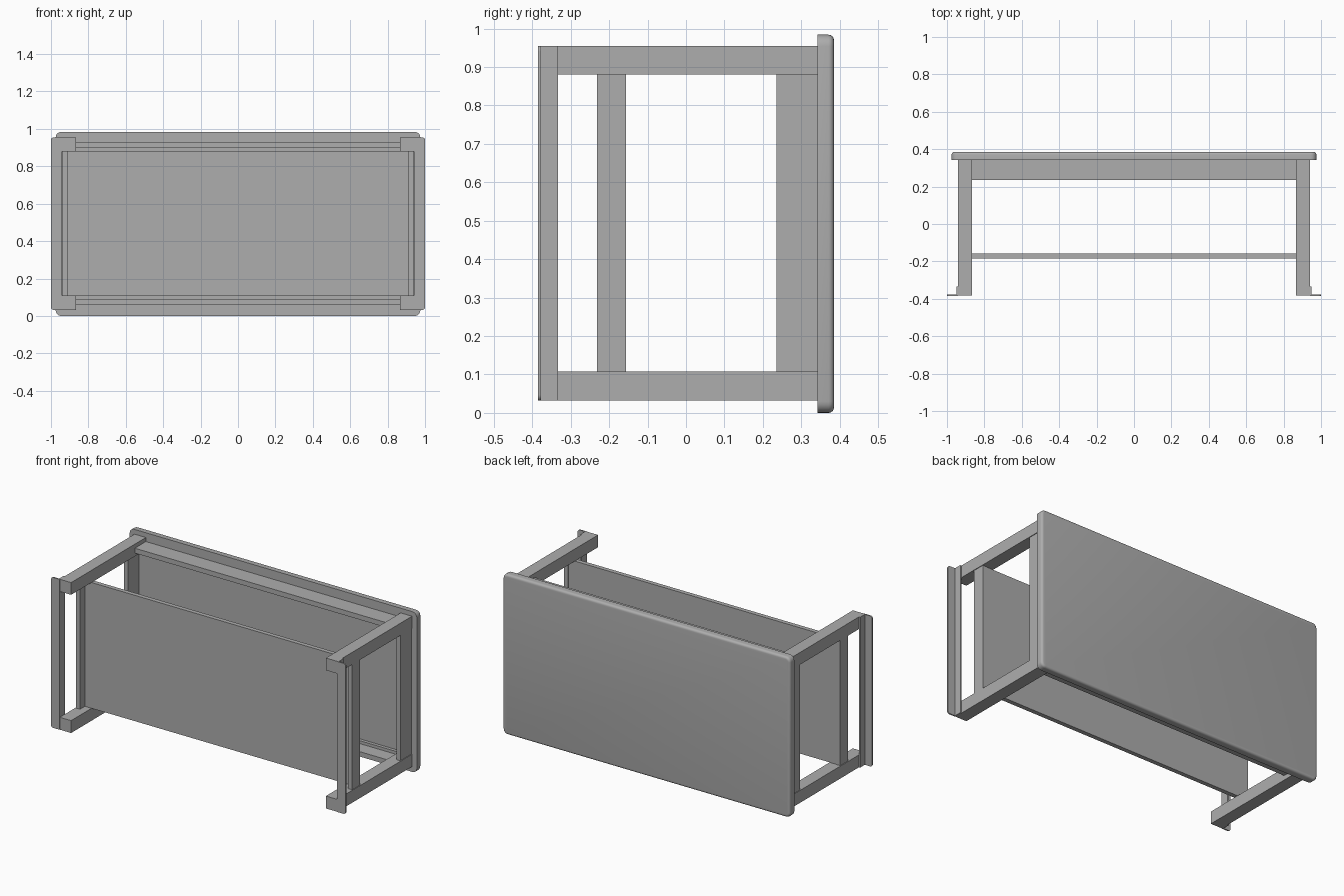
import bpy
import bmesh
from mathutils import Vector

default = bpy.data.objects.get("Cube")
if default:
    bpy.data.objects.remove(default, do_unlink=True)

grey = bpy.data.materials.new("plain grey")
grey.use_nodes = True
COLOUR = (0.42, 0.42, 0.42, 1)
grey.diffuse_color = COLOUR
grey.node_tree.nodes["Principled BSDF"].inputs["Base Color"].default_value = COLOUR


def box(name, x, y, z, corner=0.0, corner_test=None, edge=0.0):
    """Box from ranges; rounds chosen y-running corners, then the back rim."""
    lo, hi = Vector((x[0], y[0], z[0])), Vector((x[1], y[1], z[1]))
    bm = bmesh.new()
    bmesh.ops.create_cube(bm, size=1)
    for v in bm.verts:
        v.co = Vector([(a + b) / 2 + c * (b - a) for a, b, c in zip(lo, hi, v.co)])
    if corner:
        edges = [e for e in bm.edges
                 if abs(e.verts[0].co.y - e.verts[1].co.y) > 1e-4
                 and (corner_test is None or corner_test(e.verts[0].co))]
        bmesh.ops.bevel(bm, geom=edges, offset=corner, segments=5,
                        profile=0.5, affect='EDGES')
    if edge:
        rim = [e for e in bm.edges if all(abs(v.co.y - y[1]) < 1e-5 for v in e.verts)]
        bmesh.ops.bevel(bm, geom=rim, offset=edge, segments=4,
                        profile=0.5, affect='EDGES')
    bmesh.ops.recalc_face_normals(bm, faces=bm.faces)
    mesh = bpy.data.meshes.new(name)
    bm.to_mesh(mesh)
    bm.free()
    mesh.materials.append(grey)
    obj = bpy.data.objects.new(name, mesh)
    bpy.context.collection.objects.link(obj)
    if corner:
        bpy.ops.object.select_all(action='DESELECT')
        obj.select_set(True)
        bpy.context.view_layer.objects.active = obj
        bpy.ops.object.shade_smooth_by_angle(angle=0.6)
    return obj


def side_range(side, a, b):
    return sorted((side * a, side * b))


# Rounded table top, standing on its long edge
box("table_top", (-0.975, 0.975), (0.342, 0.385), (0, 0.984),
    corner=0.03, edge=0.014)

# Shelf board between the legs
box("shelf", (-0.91, 0.91), (-0.185, -0.158), (0.108, 0.88))

LOW, HIGH = (0.032, 0.108), (0.88, 0.955)

# Long aprons under the top, with a slim cleat inside each
for label, apron, cleat in (("lower", (0.06, 0.09), (0.09, 0.108)),
                            ("upper", (0.9, 0.93), (0.88, 0.9))):
    box(label + "_apron", (-0.865, 0.865), (0.235, 0.342), apron)
    box(label + "_cleat", (-0.865, 0.865), (0.322, 0.342), cleat)

for side, label in ((1, "left"), (-1, "right")):
    # Legs
    for level, z in (("lower", LOW), ("upper", HIGH)):
        box(f"{label}_{level}_leg", side_range(side, 0.865, 0.942), (-0.383, 0.342), z)
    # End apron and shelf rail
    box(label + "_end_apron", side_range(side, 0.91, 0.938), (0.235, 0.342), (0.108, 0.88))
    box(label + "_shelf_rail", side_range(side, 0.91, 0.938), (-0.232, -0.156), (0.108, 0.88))
    # Angled foot rail: a flange on the legs and a plate turned outward
    box(label + "_foot_flange", side_range(side, 0.942, 0.95), (-0.38, -0.333), (0.032, 0.955))
    box(label + "_foot_plate", side_range(side, 0.942, 1.0), (-0.385, -0.377), (0.032, 0.955),
        corner=0.015, corner_test=lambda co: abs(co.x) > 0.99)
